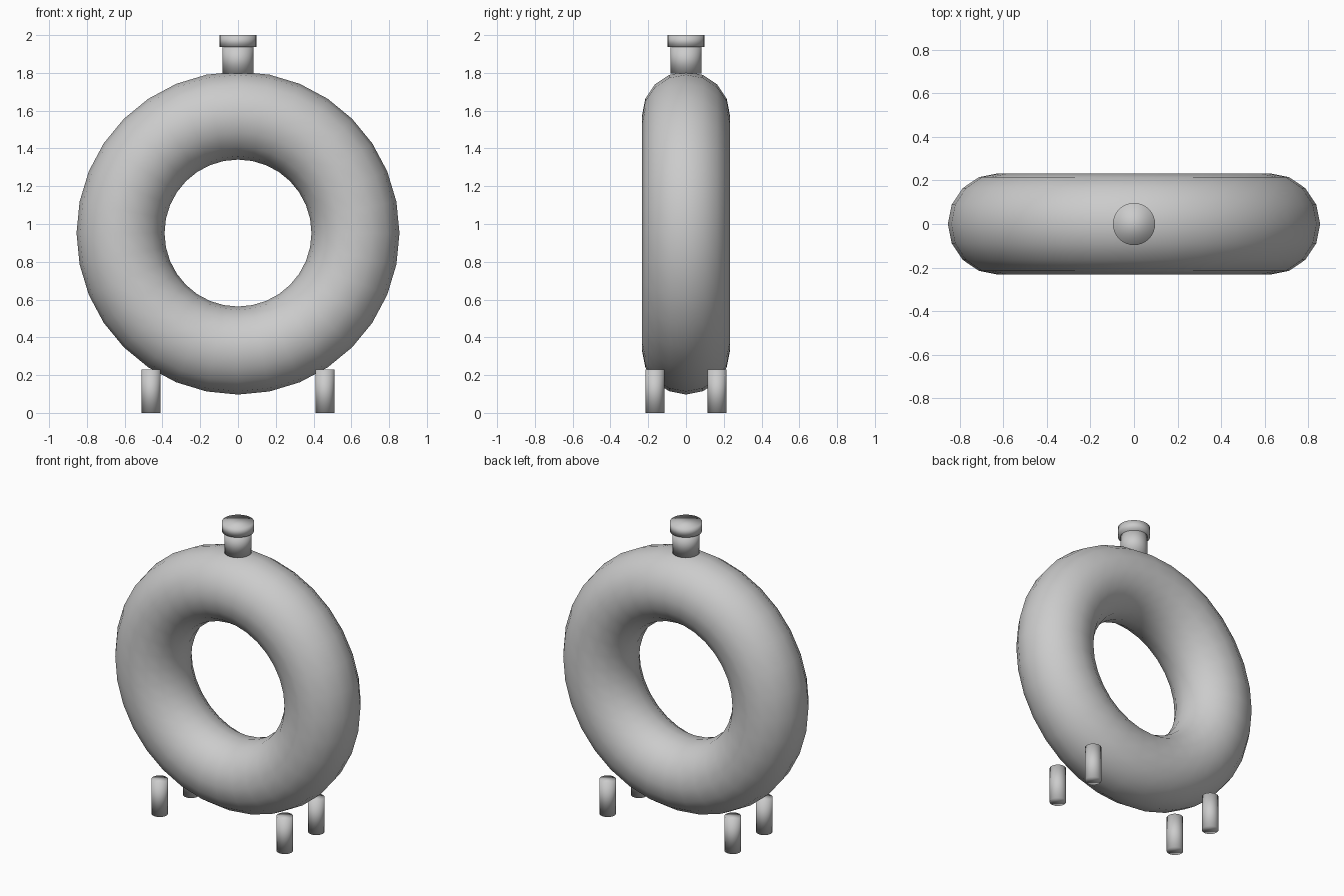
import bpy
import math

if "Cube" in bpy.data.objects:
    bpy.data.objects.remove(bpy.data.objects["Cube"])

grey = bpy.data.materials.new("plain grey")
grey.diffuse_color = (0.6, 0.6, 0.6, 1)
grey.use_nodes = True
grey.node_tree.nodes["Principled BSDF"].inputs["Base Color"].default_value = grey.diffuse_color


def finish(name):
    """Name, colour and smooth the part that was just added."""
    part = bpy.context.object
    part.name = name
    part.data.materials.append(grey)
    bpy.ops.object.shade_smooth()
    return part


def cylinder(name, radius, x, y, bottom, top):
    bpy.ops.mesh.primitive_cylinder_add(
        vertices=32, radius=radius, depth=top - bottom,
        location=(x, y, (bottom + top) / 2))
    return finish(name)


# upright ring-shaped body
bpy.ops.mesh.primitive_torus_add(
    major_radius=0.622, minor_radius=0.233, major_segments=32,
    minor_segments=16, location=(0, 0, 0.952),
    rotation=(math.pi / 2, 0, 0))
finish("ring_body")

# neck and wider cap on top
cylinder("neck", 0.082, 0, 0, 1.797, 1.945)
cylinder("cap", 0.097, 0, 0, 1.938, 2.0)

# four short legs
for side, x in (("left", -0.46), ("right", 0.46)):
    for end, y in (("front", -0.165), ("back", 0.165)):
        cylinder(f"{end}_{side}_leg", 0.05, x, y, 0, 0.23)
